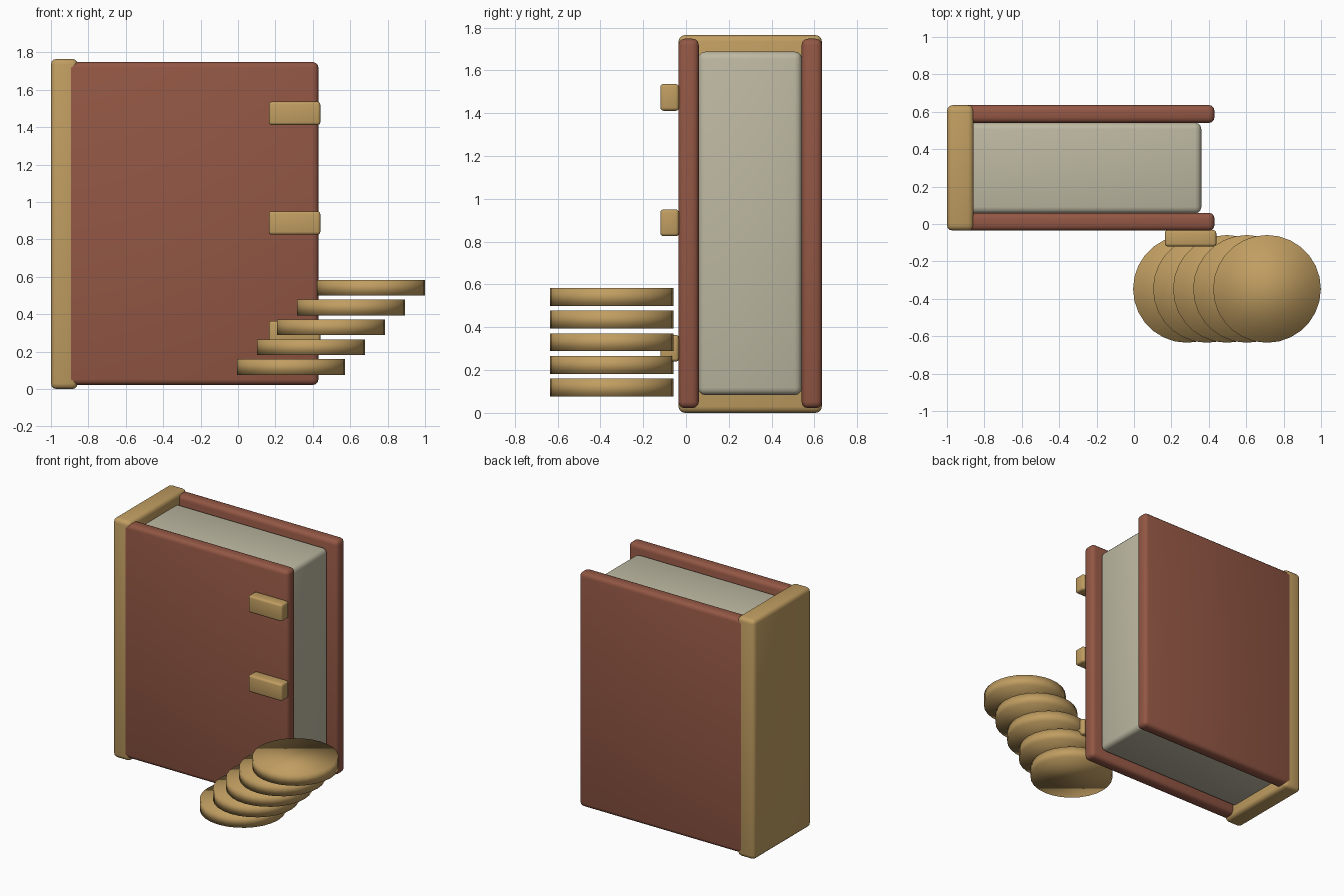
import bpy

if "Cube" in bpy.data.objects:
    bpy.data.objects.remove(bpy.data.objects["Cube"])


def material(name, rgb):
    m = bpy.data.materials.new(name)
    m.diffuse_color = (*rgb, 1)
    m.use_nodes = True
    m.node_tree.nodes["Principled BSDF"].inputs["Base Color"].default_value = m.diffuse_color
    return m


leather = material("leather", (0.29, 0.095, 0.058))
gold = material("gold", (0.53, 0.34, 0.12))
paper = material("paper", (0.51, 0.48, 0.36))


def box(name, x, y, z, bevel, mat):
    """Rounded box from (min, max) ranges."""
    bpy.ops.mesh.primitive_cube_add(
        size=1, location=[(a + b) / 2 for a, b in (x, y, z)])
    ob = bpy.context.object
    ob.name = name
    ob.scale = [b - a for a, b in (x, y, z)]
    bpy.ops.object.transform_apply(location=False, rotation=False, scale=True)
    mod = ob.modifiers.new("rounded_edges", 'BEVEL')
    mod.width = bevel
    mod.segments = 3
    bpy.ops.object.modifier_apply(modifier=mod.name)
    bpy.ops.object.shade_smooth_by_angle()
    ob.data.materials.append(mat)
    return ob


# Book: spine, two covers and page block
box("spine", (-1.0, -0.857), (-0.035, 0.635), (0.0, 1.765), 0.03, gold)
box("front_cover", (-0.92, 0.43), (-0.036, 0.06), (0.022, 1.748), 0.03, leather)
box("back_cover", (-0.92, 0.43), (0.54, 0.636), (0.022, 1.748), 0.03, leather)
box("pages", (-0.89, 0.36), (0.056, 0.542), (0.083, 1.688), 0.035, paper)

# Clasps on the front cover
for i in range(3):
    z = 0.302 + 0.586 * i
    box(f"clasp_{i + 1}", (0.165, 0.44), (-0.12, -0.033),
        (z - 0.0625, z + 0.0625), 0.015, gold)

# Staggered discs rising to the right
for i in range(5):
    bpy.ops.mesh.primitive_cylinder_add(
        vertices=28, radius=0.288, depth=0.083,
        location=(0.283 + 0.107 * i, -0.347, 0.118 + 0.106 * i))
    disc = bpy.context.object
    disc.name = f"disc_{i + 1}"
    bpy.ops.object.shade_smooth()
    disc.data.materials.append(gold)
